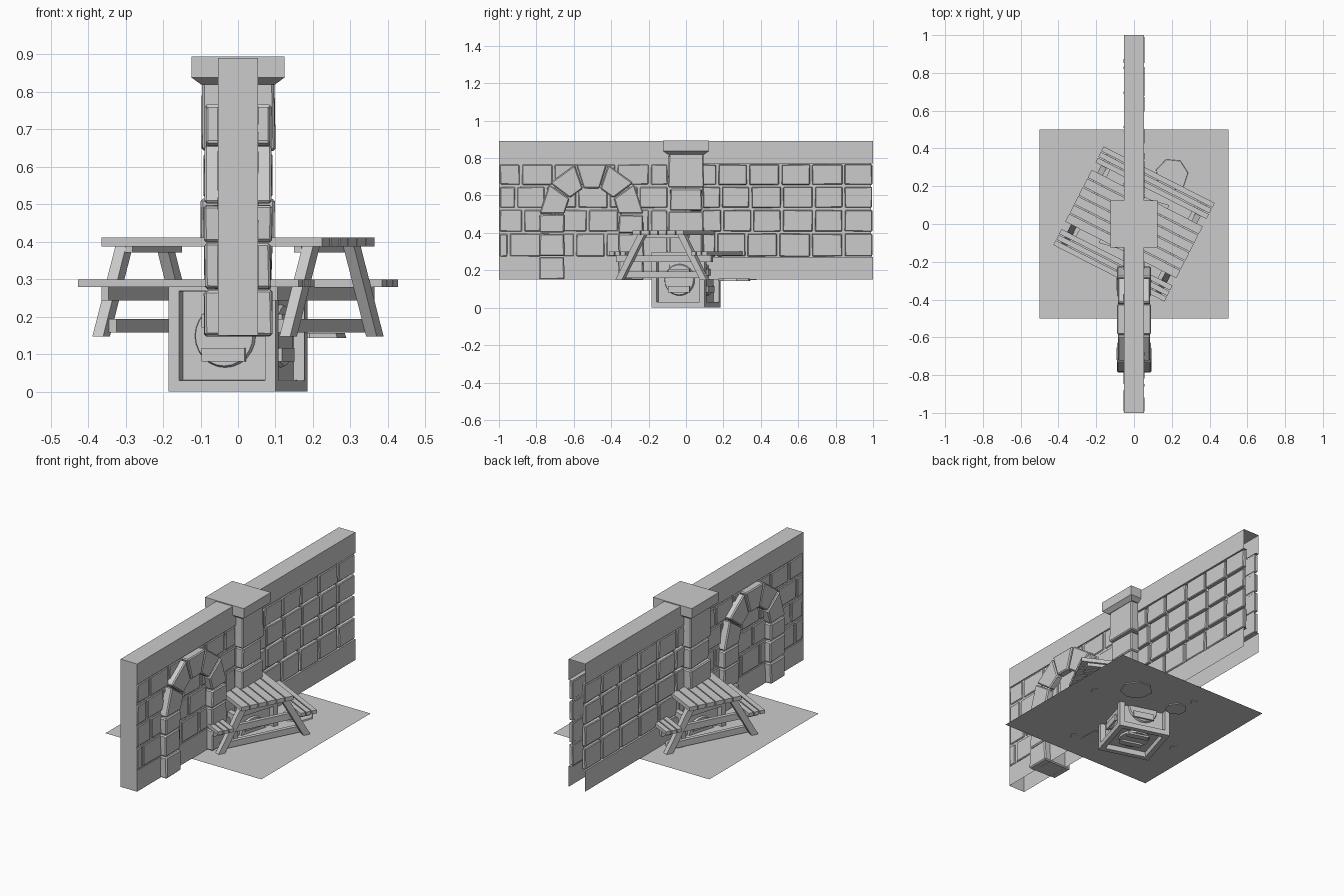
import bpy, bmesh, random
from math import radians, sin, cos, pi
from mathutils import Matrix, Vector

random.seed(4)
old = bpy.data.objects.get("Cube")
if old:
    bpy.data.objects.remove(old, do_unlink=True)

GREY = (0.6, 0.6, 0.6, 1)
stone = bpy.data.materials.new("plain_grey")
stone.use_nodes = True
stone.diffuse_color = GREY
stone.node_tree.nodes["Principled BSDF"].inputs["Base Color"].default_value = GREY


def finish(name, bm, bevel=0, turn=0, loc=(0, 0, 0)):
    """Turn a bmesh into a named object."""
    bmesh.ops.recalc_face_normals(bm, faces=bm.faces)
    mesh = bpy.data.meshes.new(name)
    bm.to_mesh(mesh)
    bm.free()
    mesh.materials.append(stone)
    ob = bpy.data.objects.new(name, mesh)
    bpy.context.collection.objects.link(ob)
    ob.rotation_euler.z = radians(turn)
    ob.location = loc
    if bevel:
        mod = ob.modifiers.new("worn_edges", 'BEVEL')
        mod.width = bevel
        mod.segments = 1
    return ob


def box(bm, lo, hi, jitter=0):
    """Box between two corners, with optional uneven corners."""
    lo, hi = Vector(lo), Vector(hi)
    m = Matrix.Translation((lo + hi) / 2) @ Matrix.Diagonal((*(hi - lo), 1))
    verts = bmesh.ops.create_cube(bm, size=1, matrix=m)["verts"]
    for v in verts:
        v.co += Vector([random.uniform(-jitter, jitter) for _ in range(3)])
    return verts


def prism(bm, outline, x0, x1):
    """Extrude a (y, z) outline along x."""
    face = bm.faces.new([bm.verts.new((x0, y, z)) for y, z in outline])
    new = bmesh.ops.extrude_face_region(bm, geom=[face])["geom"]
    for v in new:
        if isinstance(v, bmesh.types.BMVert):
            v.co.x = x1


def quad(bm, *pts):
    bm.faces.new([bm.verts.new(p) for p in pts])


BASE, TOP, HALF = 0.15, 0.89, 0.053
ROWS = [(0.275, 0.395), (0.408, 0.522), (0.535, 0.645), (0.658, 0.765)]

# Wall shell: top beam, lower bands, closed front end, open back end
bm = bmesh.new()
quad(bm, (-HALF, -1, TOP), (HALF, -1, TOP), (HALF, 1, TOP), (-HALF, 1, TOP))
quad(bm, (-HALF, -1, BASE), (HALF, -1, BASE), (HALF, -1, TOP), (-HALF, -1, TOP))
for s in (-1, 1):
    for z0, z1 in ((BASE, 0.27), (0.77, TOP)):
        quad(bm, (s * HALF, -1, z0), (s * HALF, 1, z0), (s * HALF, 1, z1), (s * HALF, -1, z1))
    for z in (0.27, 0.77):
        quad(bm, (s * HALF, -1, z), (s * HALF, 1, z), (s * 0.03, 1, z), (s * 0.03, -1, z))
    # Mortar behind the bricks: shallow by the arch, deep at the other half
    for y0, y1, x in ((-1, 0, 0.047), (0, 0.99, 0.033)):
        quad(bm, (s * x, y0, 0.27), (s * x, y1, 0.27), (s * x, y1, 0.77), (s * x, y0, 0.77))
finish("wall_shell", bm)

# Brick courses on both faces
bm = bmesh.new()
PITCH = 0.168
for s in (-1, 1):
    for i, (z0, z1) in enumerate(ROWS):
        for start, stop in ((-0.995, -0.1), (0.09, 0.995)):
            y = stop
            width = PITCH * (0.6 if i % 2 and stop < 0 else 0.95)
            while y > start + 0.03:
                y0 = max(y - width + 0.014, start)
                xs = sorted((s * 0.03, s * 0.053))
                box(bm, (xs[0], y0, z0), (xs[1], y, z1), 0.002)
                y -= width
                width = PITCH + random.uniform(-0.012, 0.012)
finish("wall_bricks", bm, 0.004)

# Arch: two block piers and a ring of five wedge stones
bm = bmesh.new()
MID, SPRING, R_OUT, R_IN = -0.505, 0.5, 0.278, 0.145
for s in (-1, 1):
    for i, (z0, z1) in enumerate(((BASE, 0.27), (0.275, 0.395), (0.4, 0.497))):
        ys = sorted((MID + s * R_IN, MID + s * R_OUT))
        w = 0.09 if i != 1 else 0.087
        box(bm, (-w, ys[0], z0), (w, ys[1], z1), 0.003)
for k in range(5):
    a, b = k * pi / 5 + 0.015, (k + 1) * pi / 5 - 0.015
    pts = [(R_IN, a), (R_OUT, a), (R_OUT, b), (R_IN, b)]
    w = 0.09 - 0.004 * (k % 2)
    prism(bm, [(MID + r * cos(t), SPRING + r * sin(t)) for r, t in pts], -w, w)
finish("arch_stones", bm, 0.006)

# Pillar of stacked blocks
bm = bmesh.new()
levels = [BASE, 0.275, 0.4, 0.515, 0.64, 0.835]
for i, (z0, z1) in enumerate(zip(levels, levels[1:])):
    w = 0.098 if i % 2 == 0 else 0.09
    box(bm, (-w, -w + 0.004, z0 + 0.003), (w, w - 0.004, z1 - 0.003), 0.003)
finish("pillar_blocks", bm, 0.006)

# Pillar cap with a sloping underside
bm = bmesh.new()
box(bm, (-0.124, -0.124, 0.838), (0.124, 0.124, 0.895))
for v in box(bm, (-0.124, -0.124, 0.82), (0.124, 0.124, 0.838)):
    if v.co.z < 0.83:
        v.co.x *= 0.8
        v.co.y *= 0.8
finish("pillar_cap", bm)

# Ground sheet
bm = bmesh.new()
quad(bm, (-0.5, -0.5, BASE), (0.5, -0.5, BASE), (0.5, 0.5, BASE), (-0.5, 0.5, BASE))
finish("ground_sheet", bm)

# Picnic table
TURN, LEN = -27, 0.33


def planks(name, y0, y1, z0, z1, count):
    bm = bmesh.new()
    step = (y1 - y0) / count
    for k in range(count):
        y = y0 + k * step
        box(bm, (-LEN, y + 0.003, z0), (LEN, y + step - 0.003, z1))
    finish(name, bm, turn=TURN)


planks("table_top", -0.157, 0.157, 0.388, 0.412, 6)
planks("left_bench", 0.195, 0.296, 0.28, 0.3, 3)
planks("right_bench", -0.296, -0.195, 0.28, 0.3, 3)

bm = bmesh.new()
for end in (-1, 1):
    x = end * 0.28
    for s in (-1, 1):
        # Splayed leg and the short bench post beside it
        prism(bm, [(s * 0.1, 0.388), (s * 0.14, 0.388), (s * 0.275, 0.147), (s * 0.235, 0.147)],
              x - 0.016, x + 0.016)
    # Cross beams: under the top, under the benches, near the feet
    for half, z0, z1 in ((0.145, 0.372, 0.388), (0.285, 0.243, 0.28), (0.24, 0.158, 0.194)):
        xs = sorted((x - end * 0.016, x - end * 0.038))
        box(bm, (xs[0], -half, z0), (xs[1], half, z1))
finish("table_frame", bm, turn=TURN)

# Crate with a recessed panel on each side
SIDE = 0.298
bm = bmesh.new()
bmesh.ops.create_cube(bm, size=SIDE)
bmesh.ops.inset_individual(bm, faces=bm.faces[:], thickness=0.042)
panels = sorted(bm.faces, key=lambda f: f.calc_center_median().length)
panels = [f for f in bm.faces if f.calc_area() > 0.04]
bmesh.ops.inset_individual(bm, faces=panels, thickness=0.002, depth=-0.03)
crate_at = (0, 0, SIDE / 2)
finish("crate", bm, turn=-16.6, loc=crate_at)

# Round boss and bar on each crate panel
bm = bmesh.new()
sides = [Matrix.Rotation(k * pi / 2, 4, 'Z') @ Matrix.Rotation(pi / 2, 4, 'X') for k in range(4)]
sides += [Matrix.Identity(4), Matrix.Rotation(pi, 4, 'X')]
for m in sides:
    bmesh.ops.create_cone(bm, cap_ends=True, segments=24, radius1=0.085, radius2=0.08,
                          depth=0.012, matrix=m @ Matrix.Translation((0, 0, 0.124)))
    for y in (-0.05, 0.04):
        place = m @ Matrix.Translation((0, y, 0.134)) @ Matrix.Diagonal((0.12, 0.036, 0.012, 1))
        bmesh.ops.create_cube(bm, size=1, matrix=place)
finish("crate_bosses", bm, turn=-16.6, loc=crate_at)

# Flat stones set in the ground
for name, x, y, r in (("left_flagstone", 0.2, 0.26, 0.09), ("right_flagstone", -0.1, 0.24, 0.06)):
    bm = bmesh.new()
    bmesh.ops.create_cone(bm, cap_ends=True, segments=7, radius1=r, radius2=r * 0.95, depth=0.014)
    finish(name, bm, turn=20, loc=(x, y, BASE))
